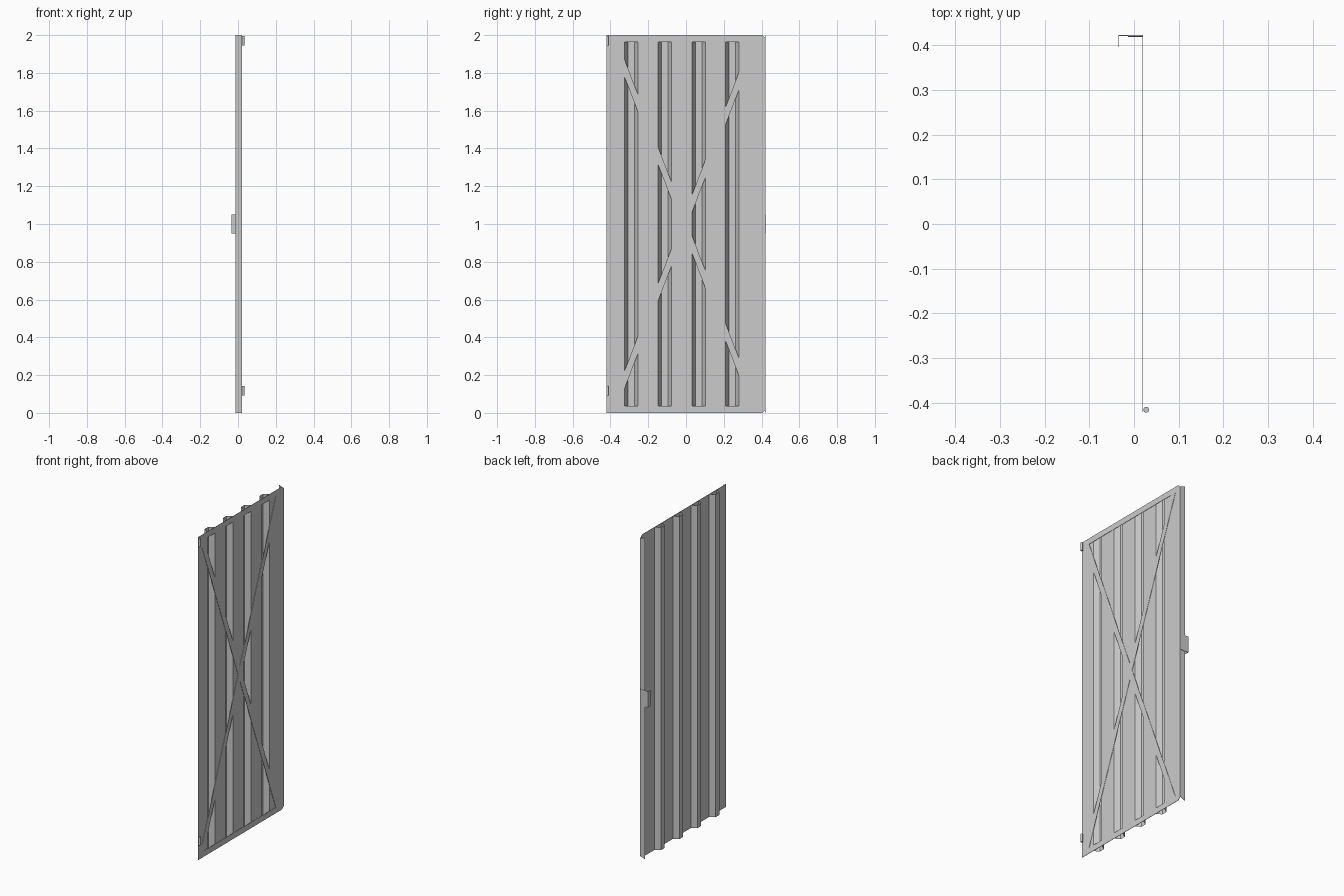
import bpy, bmesh, math
from mathutils import Vector

if "Cube" in bpy.data.objects:
    bpy.data.objects.remove(bpy.data.objects["Cube"])

H = 2.0
W = 0.42          # half width along y
FX = 0.0205       # front face of the frame
T = 0.002         # frame metal thickness


def make(name, verts, faces):
    me = bpy.data.meshes.new(name)
    me.from_pydata(verts, [], faces)
    ob = bpy.data.objects.new(name, me)
    bpy.context.collection.objects.link(ob)
    return ob


def prism(name, outline, offset):
    """Extrude a planar outline along an offset into a closed solid."""
    bm = bmesh.new()
    face = bm.faces.new([bm.verts.new(p) for p in outline])
    ext = bmesh.ops.extrude_face_region(bm, geom=[face])
    vs = [g for g in ext["geom"] if isinstance(g, bmesh.types.BMVert)]
    bmesh.ops.translate(bm, verts=vs, vec=Vector(offset))
    bmesh.ops.recalc_face_normals(bm, faces=bm.faces)
    ob = make(name, [], [])
    bm.to_mesh(ob.data)
    bm.free()
    return ob


def plate(name, yz):
    return prism(name, [(FX, y, z) for y, z in yz], (-T, 0, 0))


# Corrugated sheet: four trapezoid ribs pressed backwards
flat_x, rib_x = FX - T, -0.013
profile = [(flat_x, -W)]
for i in range(4):
    y = -0.325 + i * 0.178
    profile += [(flat_x, y), (rib_x, y + 0.018), (rib_x, y + 0.053), (flat_x, y + 0.071)]
profile.append((flat_x, W - 0.018))
n = len(profile)
make("corrugated_sheet",
     [(x, y, z) for z in (0, H) for x, y in profile],
     [(i, i + 1, n + i + 1, n + i) for i in range(n - 1)])

# Frame: hinge stile, rails, and lock stile with clipped corners
s, c = 0.036, 0.017
plate("hinge_stile", [(-W, 0), (-W + s, 0), (-W + s, H), (-W, H)])
for name, z0, z1 in (("bottom_rail", 0, s), ("top_rail", H - s, H)):
    plate(name, [(-W + s, z0), (W - s, z0), (W - s, z1), (-W + s, z1)])
plate("lock_stile", [(W - s, 0), (W - c, 0), (W, c), (W, H - c), (W - c, H), (W - s, H)])

# Side flange bent backwards along the lock stile
prism("lock_flange", [(FX, W, c), (rib_x, W, 0.003), (rib_x, W, H - 0.003), (FX, W, H - c)],
      (0, -T, 0))

# Crossed flat braces
a, b, hw = -0.384, 0.365, 0.018
z0 = 0.022
for i, (ya, yb) in enumerate(((a, b), (b, a))):
    plate(f"diagonal_brace_{i + 1}",
          [(ya - hw, z0), (ya + hw, z0), (yb + hw, H - z0), (yb - hw, H - z0)])

# Latch: bent strip wrapping around the lock edge
t = 0.0015
latch = [(0.02, 0.4205), (0.02, 0.423), (-0.0347, 0.423), (-0.0347, 0.396),
         (-0.0347 + t, 0.396), (-0.0347 + t, 0.4205)]
prism("latch_plate", [(x, y, 0.95) for x, y in latch], (0, 0, 0.1))

# Hinge barrels
for name, z in (("lower_hinge", 0.118), ("upper_hinge", 1.969)):
    bpy.ops.mesh.primitive_cylinder_add(vertices=16, radius=0.0065, depth=0.05,
                                        location=(0.0275, -0.4155, z))
    bpy.context.object.name = name
    bpy.ops.object.shade_smooth_by_angle()
